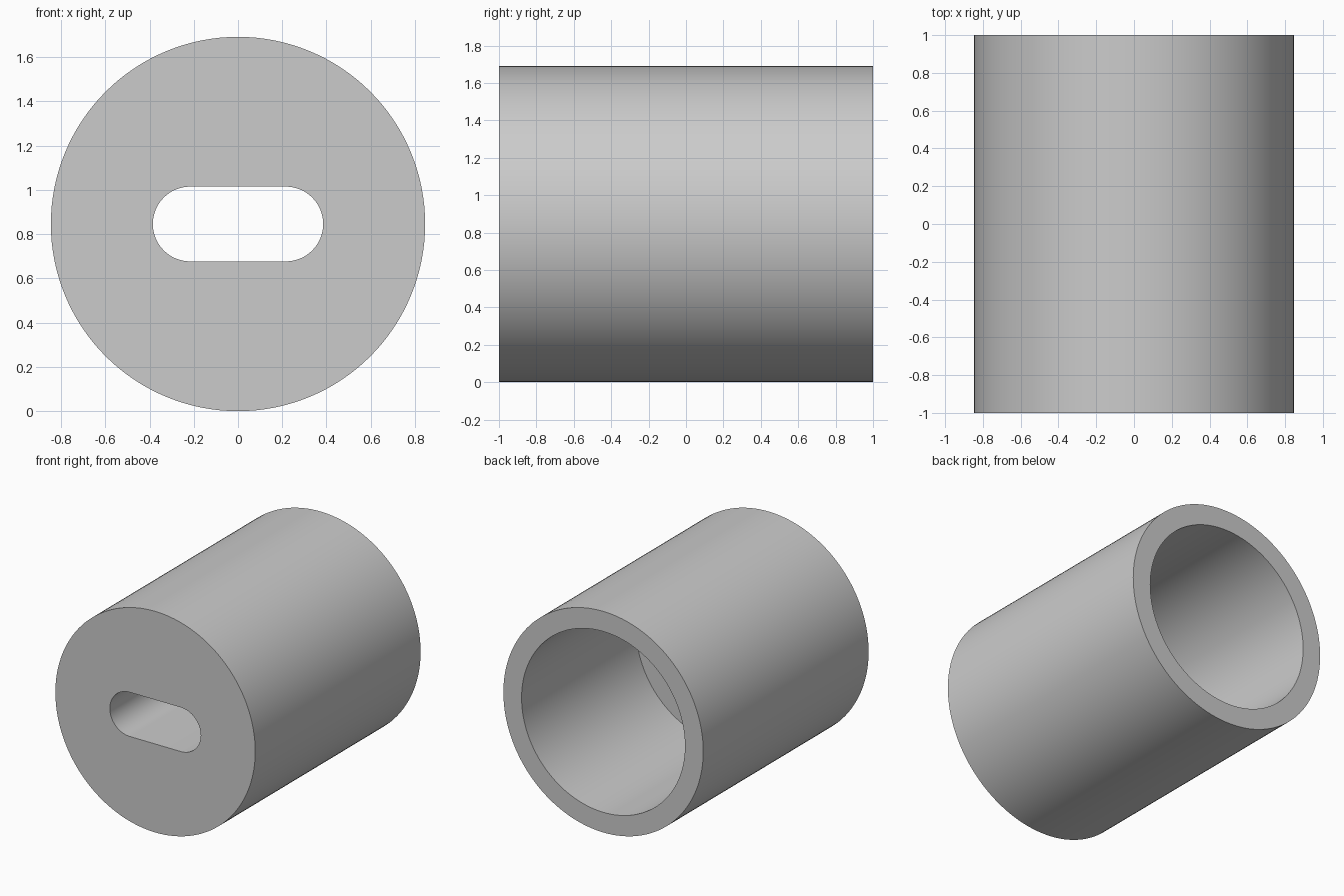
import bpy, bmesh
from math import pi, sin, cos, radians

if "Cube" in bpy.data.objects:
    bpy.data.objects.remove(bpy.data.objects["Cube"], do_unlink=True)

RADIUS, BORE, WALL = 0.846, 0.692, 0.615
SLOT_R, SLOT_HALF = 0.169, 0.385

grey = bpy.data.materials.new("plain grey")
grey.use_nodes = True
colour = (0.6, 0.6, 0.6, 1)
grey.diffuse_color = colour
grey.node_tree.nodes["Principled BSDF"].inputs["Base Color"].default_value = colour


def prism(name, radius, y0, y1, steps=128, stretch=0.0):
    """Round or slot-shaped bar along y, made of two half circles pulled apart."""
    bm = bmesh.new()
    outline = []
    for side in (1, -1):
        count = steps // 2 + (1 if stretch else 0)
        for i in range(count):
            a = -pi / 2 + pi * i / (steps // 2)
            x, z = side * (radius * cos(a) + stretch), side * radius * sin(a)
            outline.append(bm.verts.new((x, y0, z + RADIUS)))
    face = bm.faces.new(outline)
    moved = bmesh.ops.extrude_face_region(bm, geom=[face])["geom"]
    verts = [v for v in moved if isinstance(v, bmesh.types.BMVert)]
    bmesh.ops.translate(bm, verts=verts, vec=(0, y1 - y0, 0))
    bmesh.ops.recalc_face_normals(bm, faces=bm.faces)
    mesh = bpy.data.meshes.new(name)
    bm.to_mesh(mesh)
    bm.free()
    mesh.materials.append(grey)
    obj = bpy.data.objects.new(name, mesh)
    bpy.context.collection.objects.link(obj)
    return obj


# Cylindrical sleeve, closed at the front
sleeve = prism("sleeve", RADIUS, -1, 1)

# Round bore from the back and a slot through the front wall
cutters = [
    prism("bore_cutter", BORE, -1 + WALL, 1.2),
    prism("slot_cutter", SLOT_R, -1.2, -0.2, 64, SLOT_HALF - SLOT_R),
]
bpy.ops.object.select_all(action="DESELECT")
sleeve.select_set(True)
bpy.context.view_layer.objects.active = sleeve
for cutter in cutters:
    cutter.hide_render = True
    cut = sleeve.modifiers.new(cutter.name, "BOOLEAN")
    cut.operation = "DIFFERENCE"
    cut.solver = "EXACT"
    cut.object = cutter
    bpy.ops.object.modifier_apply(modifier=cut.name)
    bpy.data.objects.remove(cutter, do_unlink=True)

bpy.ops.object.shade_smooth_by_angle(angle=radians(30))
